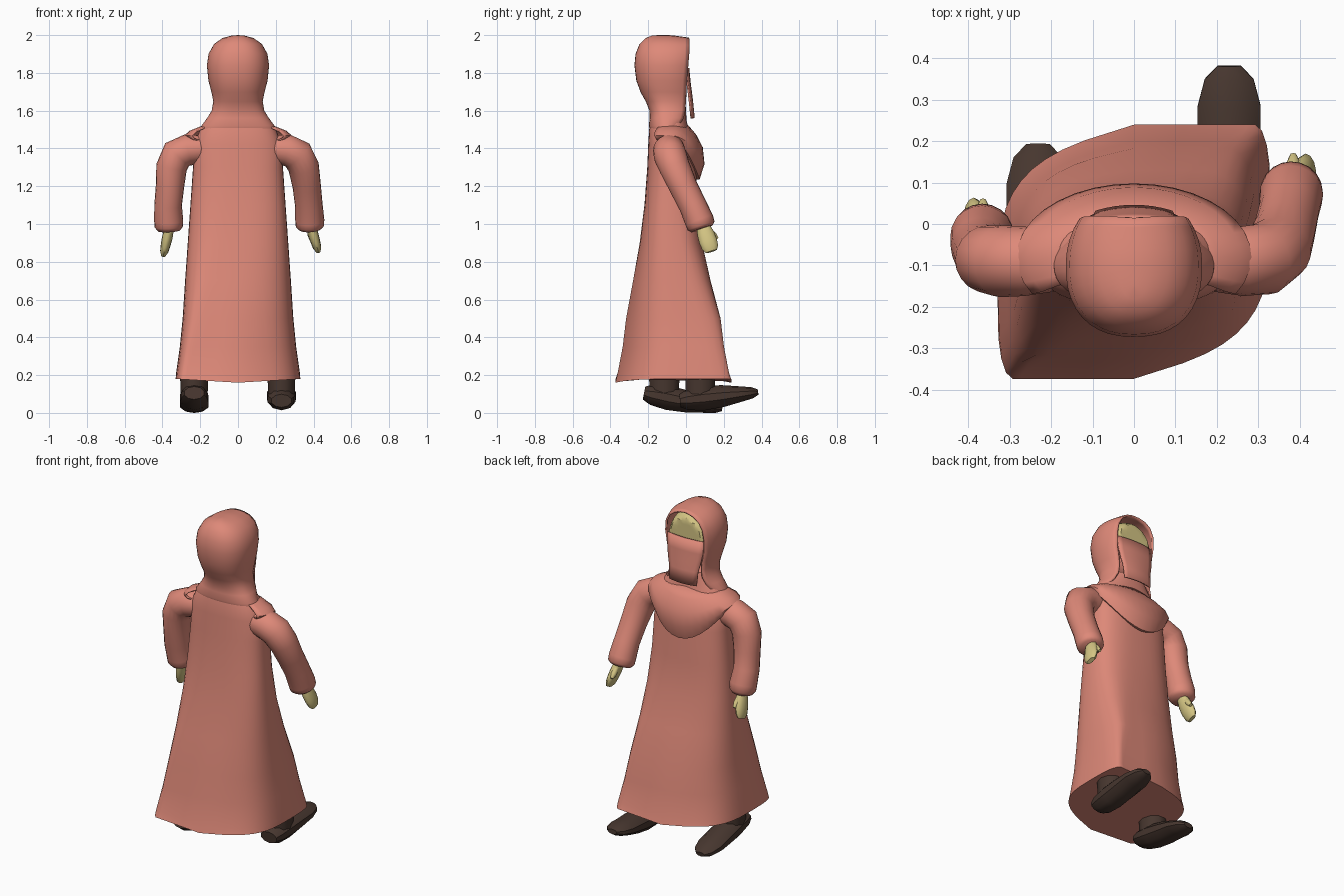
import bpy, bmesh, math
from mathutils import Vector

cube = bpy.data.objects.get("Cube")
if cube:
    bpy.data.objects.remove(cube)


def material(name, rgb):
    m = bpy.data.materials.new(name)
    m.use_nodes = True
    m.diffuse_color = (*rgb, 1)
    m.node_tree.nodes["Principled BSDF"].inputs["Base Color"].default_value = (*rgb, 1)
    return m


CLOTH = material("salmon cloth", (0.73, 0.25, 0.19))
SKIN = material("tan skin", (0.66, 0.56, 0.23))
LEATHER = material("dark brown leather", (0.062, 0.037, 0.028))


def smooth(ob, angle):
    bpy.ops.object.select_all(action='DESELECT')
    ob.select_set(True)
    bpy.context.view_layer.objects.active = ob
    bpy.ops.object.shade_smooth_by_angle(angle=math.radians(angle))


def loft(name, rows, mat, closed=True, thick=0, angle=40):
    """Skin a list of equal-length point rows into one object."""
    bm = bmesh.new()
    rings = [[bm.verts.new(p) for p in row] for row in rows]
    n = len(rings[0])
    for lower, upper in zip(rings, rings[1:]):
        for i in range(n if closed else n - 1):
            j = (i + 1) % n
            bm.faces.new((lower[i], lower[j], upper[j], upper[i]))
    if closed:
        bm.faces.new(rings[0])
        bm.faces.new(rings[-1])
    bmesh.ops.remove_doubles(bm, verts=bm.verts, dist=0.0001)
    bmesh.ops.recalc_face_normals(bm, faces=bm.faces)
    mesh = bpy.data.meshes.new(name)
    bm.to_mesh(mesh)
    bm.free()
    mesh.materials.append(mat)
    ob = bpy.data.objects.new(name, mesh)
    bpy.context.collection.objects.link(ob)
    if thick:
        mod = ob.modifiers.new("thickness", 'SOLIDIFY')
        mod.thickness = thick
        mod.offset = 0
    smooth(ob, angle)


def tube(name, stations, mat, ref, sides=16, angle=50):
    """Sweep ellipses along a path; each station is x, y, z and two radii."""
    pts = [Vector(s[:3]) for s in stations]
    rows = []
    for i, s in enumerate(stations):
        t = (pts[min(i + 1, len(pts) - 1)] - pts[max(i - 1, 0)]).normalized()
        u = t.cross(Vector(ref)).normalized()
        v = u.cross(t)
        rows.append([pts[i] + u * s[3] * math.cos(k * math.tau / sides)
                     + v * s[4] * math.sin(k * math.tau / sides) for k in range(sides)])
    loft(name, rows, mat, angle=angle)


def power(v, e):
    return math.copysign(abs(v) ** e, v)


# Robe: boxy sections, skewed at the hem by the stride, with flat front and back limits
# height, half width, centre y, half depth, skew, roundness
robe_sections = [
    (0.16, 0.33, -0.067, 0.307, 0.3, 0.55), (0.21, 0.328, -0.067, 0.295, 0.3, 0.55),
    (0.35, 0.308, -0.067, 0.268, 0.27, 0.58), (0.5, 0.293, -0.067, 0.25, 0.22, 0.62),
    (0.7, 0.28, -0.075, 0.205, 0.12, 0.68), (0.9, 0.266, -0.08, 0.165, 0.04, 0.72),
    (1.1, 0.252, -0.08, 0.14, 0, 0.75), (1.3, 0.238, -0.075, 0.13, 0, 0.78),
    (1.42, 0.236, -0.08, 0.12, 0, 0.8), (1.5, 0.2, -0.09, 0.105, 0, 0.8),
    (1.55, 0.16, -0.09, 0.092, 0, 0.8), (1.62, 0.115, -0.09, 0.09, 0, 0.9),
    (1.64, 0.03, -0.09, 0.03, 0, 1)]
rows = []
for z, w, yc, d, skew, e in robe_sections:
    row = []
    for k in range(40):
        a = k * math.tau / 40
        x = w * power(math.cos(a), e)
        y = skew * x + d * power(math.sin(a), e)
        lift = 0.06 * abs(x) if z < 0.2 else 0
        row.append((x, yc + max(-d, min(d, y)), z + lift))
    rows.append(row)
loft("robe", rows, CLOTH)

# Hood: horseshoe sections flowing into the shoulders, open towards the face
# height, half width, back y, front y
hood_sections = [
    (1.45, 0.2, -0.17, -0.06), (1.52, 0.188, -0.192, -0.04),
    (1.56, 0.158, -0.187, -0.015), (1.6, 0.134, -0.188, -0.005), (1.65, 0.126, -0.208, -0.003),
    (1.7, 0.136, -0.236, 0), (1.76, 0.152, -0.258, 0.002), (1.84, 0.16, -0.268, 0.01),
    (1.9, 0.151, -0.262, 0.015), (1.95, 0.123, -0.242, 0.018),
    (1.98, 0.08, -0.212, 0.018), (1.992, 0.035, -0.18, 0.016), (1.995, 0, -0.15, 0.014)]
start = math.radians(40)
rows = []
for z, w, back, front in hood_sections:
    yc, row = -0.1, []
    for k in range(29):
        a = -start + k * (math.pi + 2 * start) / 28
        s, x = math.sin(a), w * power(math.cos(a), 0.85)
        if s > 0:
            y = yc - (yc - back) * power(s, 0.85)
        else:
            y = yc - (front - yc) * s / math.sin(start)
        # the crown dips slightly towards the brow
        row.append((x, y, z - 0.15 * max(0, y + 0.08) * max(0, z - 1.9) / 0.1))
    rows.append(row)
loft("hood", rows, CLOTH, closed=False, thick=0.01, angle=60)

# Head: flat-faced, skin above, cloth wrap below
bpy.ops.mesh.primitive_uv_sphere_add(segments=32, ring_count=20, location=(0, -0.09, 1.8))
head = bpy.context.object
head.name = "head"
head.scale = (0.145, 0.15, 0.172)
head.data.materials.append(SKIN)
head.data.materials.append(CLOTH)
for v in head.data.vertices:
    v.co.y = min(v.co.y, 0.62)
for f in head.data.polygons:
    f.material_index = int(f.center.z < 0)
smooth(head, 30)

# Veil: cloth hanging from below the eyes; height, half width, y
rows = []
for z, w, y in [(1.825, 0.122, 0.013), (1.75, 0.118, 0.02), (1.69, 0.108, 0.028),
                (1.64, 0.096, 0.034), (1.56, 0.092, 0.042)]:
    rows.append([(w * u / 4, y - 0.014 * (u / 4) ** 2, z) for u in range(-4, 5)])
loft("face_veil", rows, CLOTH, closed=False, thick=0.009)

# Cowl: crescent over the shoulders, drooping on the chest
# x radius, y radius, side height, droop
rows = []
for rx, ry, z, droop in [(0.13, 0.08, 1.53, 0.0), (0.2, 0.13, 1.512, 0.04),
                         (0.255, 0.165, 1.49, 0.085), (0.28, 0.174, 1.468, 0.15),
                         (0.268, 0.15, 1.45, 0.21), (0.23, 0.125, 1.44, 0.2)]:
    row = []
    for k in range(25):
        a = math.radians(-30 + k * 10)
        row.append((rx * math.cos(a), -0.08 + ry * math.sin(a),
                    z - droop * max(0, math.sin(a)) ** 2))
    rows.append(row)
loft("cowl", rows, CLOTH, closed=False, thick=0.008, angle=60)

# Sleeves: the two arms swing differently
sleeve_radii = [0.07, 0.084, 0.087, 0.082, 0.075, 0.073, 0.077, 0.075, 0.06]
sleeve_paths = {
    "left_sleeve": [(0.17, -0.09, 1.4), (0.26, -0.09, 1.39), (0.315, -0.085, 1.365),
                    (0.348, -0.06, 1.3), (0.364, -0.015, 1.2), (0.375, 0.035, 1.1),
                    (0.38, 0.07, 1.02), (0.381, 0.08, 0.99), (0.382, 0.085, 0.975)],
    "right_sleeve": [(-0.17, -0.09, 1.4), (-0.265, -0.09, 1.392), (-0.322, -0.09, 1.368),
                     (-0.352, -0.085, 1.3), (-0.36, -0.075, 1.2), (-0.37, -0.055, 1.1),
                     (-0.367, -0.03, 1.02), (-0.366, -0.025, 0.985), (-0.365, -0.022, 0.965)]}
for name, path in sleeve_paths.items():
    tube(name, [(*p, r, r) for p, r in zip(path, sleeve_radii)], CLOTH, (0, 1, 0), 20, 60)

# Hands: flat mittens with a thumb
for name, x, y, z, lean, swing in [("left", 0.385, 0.09, 0.99, 0.04, 0.045),
                                   ("right", -0.365, -0.02, 0.97, -0.03, 0.05)]:
    palm = [(0, 0.025, 0.035), (0.3, 0.028, 0.045), (0.6, 0.026, 0.048),
            (0.85, 0.022, 0.044), (1, 0.013, 0.03)]
    tube(name + "_hand", [(x + lean * t, y + swing * t, z - 0.135 * t, a, b)
                          for t, a, b in palm], SKIN, (0, 1, 0), 12)
    tube(name + "_thumb", [(x, y + 0.03 + 0.045 * t, z - 0.02 - 0.05 * t, r, r)
                           for t, r in [(0, 0.015), (0.6, 0.017), (1, 0.009)]],
         SKIN, (1, 0, 0), 8)

# Shoes and ankles: one foot forward with the toe up, one back with the toe down
shoe = [(-0.207, 0.035, 0.055), (-0.165, 0.055, 0.07), (-0.08, 0.065, 0.078),
        (0.02, 0.058, 0.08), (0.11, 0.042, 0.08), (0.175, 0.03, 0.062), (0.207, 0.014, 0.03)]
for name, x, y, z, pitch in [("left", 0.23, 0.175, 0.087, 0.11),
                             ("right", -0.232, -0.015, 0.064, -0.2)]:
    tube(name + "_shoe", [(x, y + t, z + pitch * t, a, b) for t, a, b in shoe],
         LEATHER, (1, 0, 0), 10, 35)
    tube(name + "_ankle", [(x, y - 0.1, z, 0.07, 0.08), (x, y - 0.1, z + 0.14, 0.075, 0.085)],
         LEATHER, (0, 1, 0), 10)
